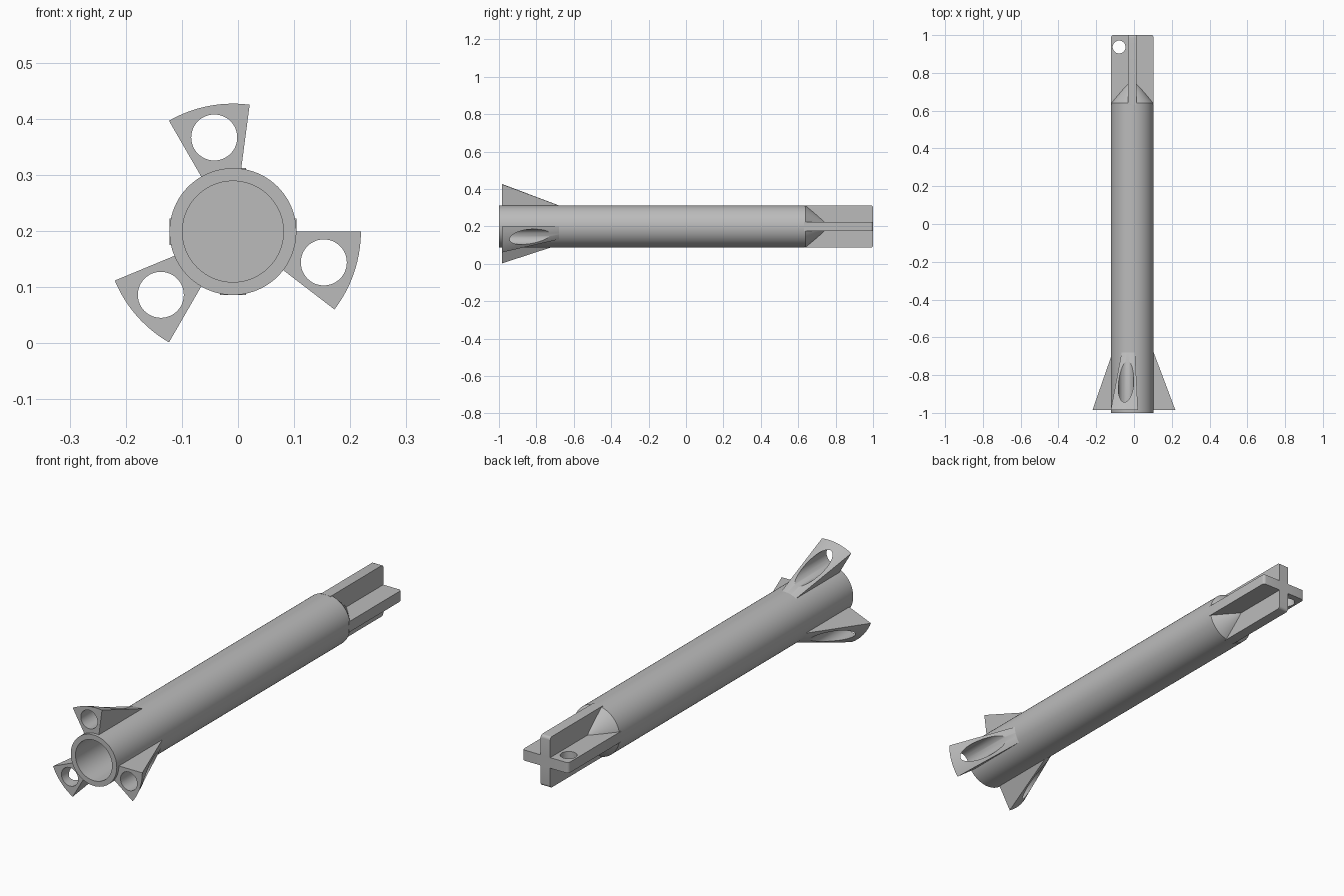
import bpy
import bmesh
from math import radians, cos, sin, pi
from mathutils import Matrix, Vector

old = bpy.data.objects.get("Cube")
if old:
    bpy.data.objects.remove(old, do_unlink=True)

# Long axis of the tube runs along y through this point
AXIS = Vector((-0.009, 0, 0.199))
R = 0.113

grey = bpy.data.materials.new("plain grey")
grey.use_nodes = True
grey.diffuse_color = (0.5, 0.5, 0.5, 1)
grey.node_tree.nodes["Principled BSDF"].inputs["Base Color"].default_value = (0.5, 0.5, 0.5, 1)


def make(name, bm):
    bmesh.ops.recalc_face_normals(bm, faces=bm.faces)
    mesh = bpy.data.meshes.new(name)
    bm.to_mesh(mesh)
    bm.free()
    mesh.materials.append(grey)
    obj = bpy.data.objects.new(name, mesh)
    obj.location = AXIS
    bpy.context.collection.objects.link(obj)
    return obj


def activate(obj):
    bpy.ops.object.select_all(action='DESELECT')
    obj.select_set(True)
    bpy.context.view_layer.objects.active = obj


def combine(obj, tool, operation):
    tool.hide_render = True
    mod = obj.modifiers.new("combine", 'BOOLEAN')
    mod.operation = operation
    mod.solver = 'EXACT'
    mod.object = tool
    activate(obj)
    bpy.ops.object.modifier_apply(modifier=mod.name)
    bpy.data.objects.remove(tool, do_unlink=True)


def cutter(x, y, z, radius, depth, direction):
    bm = bmesh.new()
    turn = Vector((0, 0, 1)).rotation_difference(Vector(direction)).to_matrix().to_4x4()
    bmesh.ops.create_cone(bm, cap_ends=True, segments=48, radius1=radius, radius2=radius,
                          depth=depth, matrix=Matrix.Translation((x, y, z)) @ turn)
    return make("hole_cutter", bm)


def smooth(obj):
    activate(obj)
    bpy.ops.object.shade_smooth_by_angle(angle=radians(25))


# Hollow tube with a conical closed end
bm = bmesh.new()
profile = [(0, 0.55), (0.09, 0.55), (0.09, -1), (R, -1), (R, 0.64), (0.02, 0.755), (0, 0.755)]
points = [bm.verts.new((r, y, 0)) for r, y in profile]
edges = [bm.edges.new(pair) for pair in zip(points, points[1:])]
bmesh.ops.spin(bm, geom=points + edges, cent=(0, 0, 0), axis=(0, 1, 0),
               angle=2 * pi, steps=96, use_duplicate=False)
bmesh.ops.remove_doubles(bm, verts=bm.verts, dist=1e-5)
smooth(make("tube_body", bm))


# Three wedge fins, each a tapering sector with a lengthwise hole
def fin(name, start, sweep=37.5, steps=14):
    bm = bmesh.new()
    section = [(0.1, -0.985), (0.228, -0.985), (0.1, -0.645)]
    rings = []
    for i in range(steps + 1):
        a = radians(start + sweep * i / steps)
        rings.append([bm.verts.new((r * cos(a), y, r * sin(a))) for r, y in section])
    for a, b in zip(rings, rings[1:]):
        for k in range(3):
            n = (k + 1) % 3
            bm.faces.new((a[k], a[n], b[n], b[k]))
    bm.faces.new(rings[0])
    bm.faces.new(rings[-1])
    obj = make(name, bm)
    mid = radians(start + sweep / 2)
    combine(obj, cutter(0.171 * cos(mid), -0.8, 0.171 * sin(mid), 0.041, 0.8, (0, 1, 0)), 'DIFFERENCE')
    smooth(obj)


for name, start in (("left_fin", -37.5), ("top_fin", 82.5), ("right_fin", 202.5)):
    fin(name, start)


# Cross-shaped tongue with rounded end corners
def plate(name, width, height):
    bm = bmesh.new()
    bmesh.ops.create_cube(bm, size=1, matrix=Matrix.Translation((0, 0.815, 0))
                          @ Matrix.Diagonal((width, 0.37, height, 1)))
    thin = 0 if width < height else 2
    ends = [e for e in bm.edges
            if all(v.co.y > 0.9 for v in e.verts)
            and abs(e.verts[0].co[thin] - e.verts[1].co[thin]) > 0.01
            and abs(e.verts[0].co[2 - thin] - e.verts[1].co[2 - thin]) < 0.01]
    bmesh.ops.bevel(bm, geom=ends, offset=0.013, segments=5, profile=0.5, affect='EDGES')
    return make(name, bm)


tongue = plate("cross_tongue", 2 * R, 0.047)
combine(tongue, cutter(-0.07, 0.937, 0, 0.034, 0.3, (0, 0, 1)), 'DIFFERENCE')
combine(tongue, plate("upright_plate", 0.047, 2 * R), 'UNION')
smooth(tongue)
